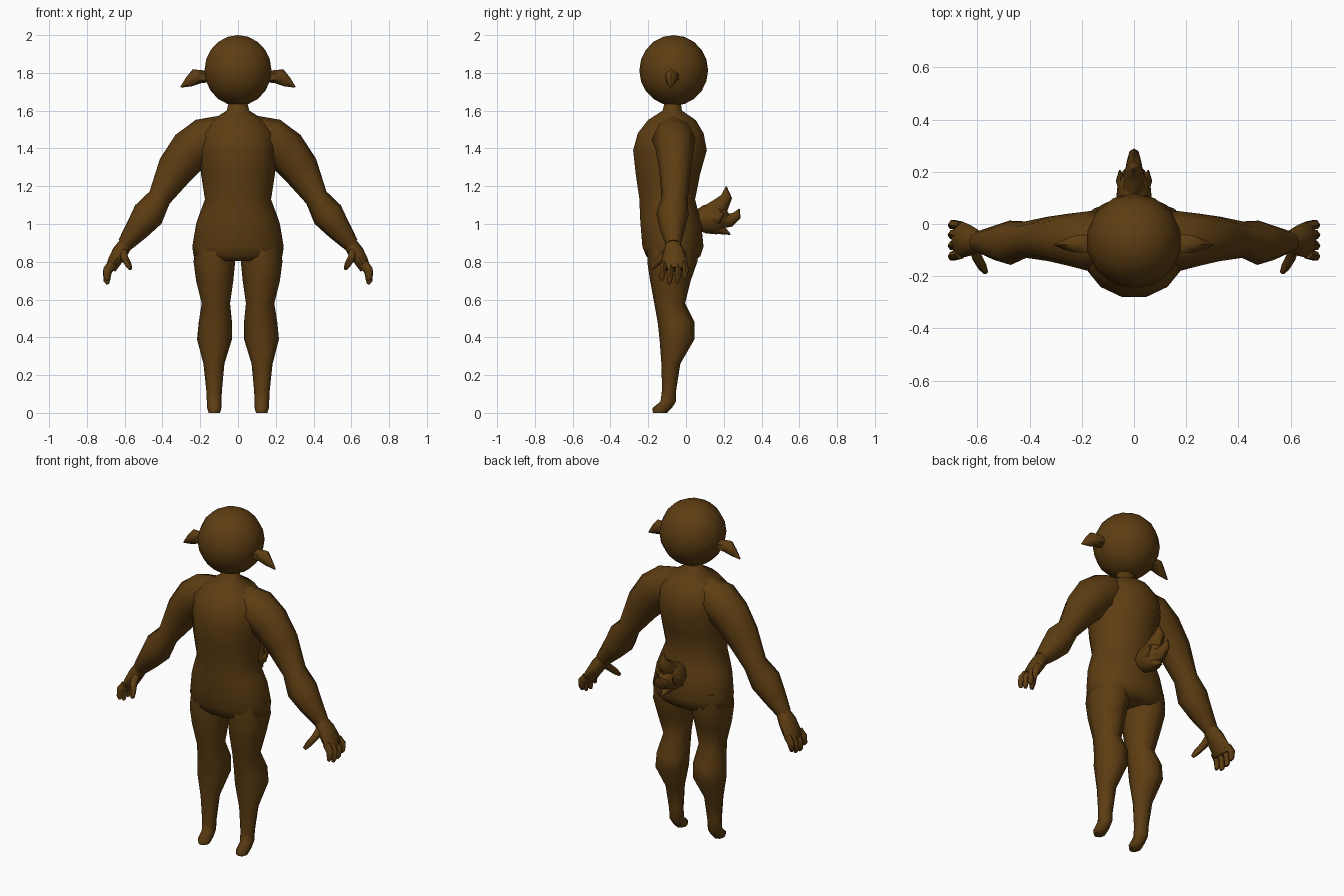
import bpy, bmesh
from math import sin, cos, pi, radians
from mathutils import Vector

fur = bpy.data.materials.new("brown_fur")
fur.diffuse_color = (0.11, 0.047, 0.006, 1)


def finish(bm, name, mirror=False, angle=60):
    bmesh.ops.recalc_face_normals(bm, faces=bm.faces)
    me = bpy.data.meshes.new(name)
    bm.to_mesh(me)
    bm.free()
    me.materials.append(fur)
    ob = bpy.data.objects.new(name, me)
    bpy.context.collection.objects.link(ob)
    bpy.context.view_layer.objects.active = ob
    ob.select_set(True)
    bpy.ops.object.shade_smooth_by_angle(angle=radians(angle))
    ob.select_set(False)
    if mirror:
        ob.modifiers.new("mirror", 'MIRROR')
    return ob


def loft(bm, rings, sides=8, ref=(0, 1, 0), flat=False):
    """Skin elliptical rings (x, y, z, radius across, radius along ref)."""
    pts = [Vector(r[:3]) for r in rings]
    loops = []
    for i, r in enumerate(rings):
        t = pts[min(i + 1, len(pts) - 1)] - pts[max(i - 1, 0)]
        t = Vector((0, 0, 1)) if flat else t.normalized()
        v = Vector(ref)
        v = (v - t * v.dot(t)).normalized()
        u = v.cross(t)
        loops.append([bm.verts.new(pts[i] + u * r[3] * cos(2 * pi * k / sides)
                                   + v * r[4] * sin(2 * pi * k / sides))
                      for k in range(sides)])
    for a, b in zip(loops, loops[1:]):
        for k in range(sides):
            j = (k + 1) % sides
            bm.faces.new((a[k], a[j], b[j], b[k]))
    bm.faces.new(loops[0])
    bm.faces.new(loops[-1])


# Head
bm = bmesh.new()
bmesh.ops.create_uvsphere(bm, u_segments=14, v_segments=10, radius=1)
for v in bm.verts:
    v.co = Vector((v.co.x * .182, v.co.y * .182 - .065, v.co.z * .187 + 1.813))
finish(bm, "head")

# Torso: (z, half width, front y, back y)
profile = [(.805, .20, -.185, .05), (.83, .235, -.215, .08), (.88, .242, -.235, .097),
           (1.0, .222, -.245, .085), (1.05, .205, -.248, .072), (1.13, .175, -.25, .052),
           (1.26, .195, -.27, .078), (1.39, .205, -.285, .115), (1.48, .20, -.26, .098),
           (1.55, .14, -.205, .055), (1.60, .06, -.125, -.02), (1.66, .045, -.11, -.03)]
bm = bmesh.new()
loft(bm, [(0, (f + b) / 2, z, w, (b - f) / 2) for z, w, f, b in profile], 14, flat=True)
finish(bm, "torso")

# Legs with small feet: (z, inner x, outer x, front y, back y)
profile = [(0, .095, .155, -.175, -.10), (.025, .088, .163, -.178, -.075),
           (.06, .088, .165, -.135, -.053), (.12, .085, .168, -.127, -.052),
           (.26, .072, .183, -.13, -.03), (.39, .032, .217, -.14, .045),
           (.48, .032, .208, -.15, .045), (.58, .042, .192, -.168, -.005),
           (.70, .025, .222, -.19, .025), (.80, .015, .235, -.205, .06),
           (.92, .015, .225, -.20, .06)]
bm = bmesh.new()
loft(bm, [((a + b) / 2, (f + k) / 2, z, (b - a) / 2, (k - f) / 2)
          for z, a, b, f, k in profile], 8, flat=True)
finish(bm, "leg", True)

# Arms
bm = bmesh.new()
loft(bm, [(.06, -.07, 1.49, .09, .09), (.17, -.065, 1.45, .115, .115),
          (.25, -.06, 1.39, .115, .10), (.33, -.057, 1.29, .10, .085),
          (.415, -.06, 1.14, .062, .07), (.475, -.072, 1.05, .085, .085),
          (.535, -.072, .97, .065, .066), (.60, -.068, .89, .042, .04)], 8)
finish(bm, "arm", True)

# Hands with four fingers and a thumb
bm = bmesh.new()
loft(bm, [(.59, -.068, .90, .037, .038), (.625, -.064, .85, .042, .058),
          (.655, -.06, .80, .036, .068), (.675, -.06, .76, .028, .066)], 8)
for y, drop in ((-.122, .02), (-.082, 0), (-.04, .005), (-.002, .025)):
    loft(bm, [(.665, y * .9 - .006, .79, .024, .019), (.692, y, .745 + drop / 2, .023, .019),
              (.695, y - .005, .70 + drop, .018, .015), (.69, y - .008, .682 + drop, .008, .008)], 6)
loft(bm, [(.61, -.085, .86, .025, .025), (.60, -.13, .82, .02, .02),
          (.58, -.165, .785, .018, .017), (.568, -.185, .763, .01, .01)], 6, ref=(1, 0, 0))
finish(bm, "hand", True)

# Drooping pointed ears
bm = bmesh.new()
loft(bm, [(.15, -.075, 1.775, .025, .03), (.19, -.075, 1.78, .034, .04),
          (.225, -.077, 1.78, .042, .036), (.26, -.079, 1.752, .028, .022),
          (.302, -.08, 1.725, .004, .004)], 6)
finish(bm, "ear", True)

# Tufted tail: body plus curved locks in the middle plane and to the sides
bm = bmesh.new()
X = (1, 0, 0)
loft(bm, [(0, .04, 1.02, .045, .04), (0, .10, 1.025, .075, .068),
          (0, .16, 1.03, .085, .062), (0, .205, 1.03, .058, .042),
          (0, .23, 1.03, .02, .015)], 8, ref=X)
loft(bm, [(0, .14, 1.06, .055, .05), (0, .185, 1.10, .045, .043),
          (0, .215, 1.145, .03, .028), (0, .213, 1.198, .003, .003)], 6, ref=X)
loft(bm, [(0, .18, 1.02, .045, .045), (0, .235, 1.02, .035, .032),
          (0, .27, 1.045, .024, .02), (0, .282, 1.08, .003, .003)], 6, ref=X)
loft(bm, [(0, .14, 1.0, .045, .05), (0, .19, .968, .025, .03),
          (0, .235, .945, .003, .003)], 6, ref=X)
for s in (-1, 1):
    loft(bm, [(s * .03, .12, 1.03, .04, .03), (s * .05, .17, 1.03, .028, .022),
              (s * .055, .205, 1.06, .003, .003)], 6, ref=X)
finish(bm, "tail")
